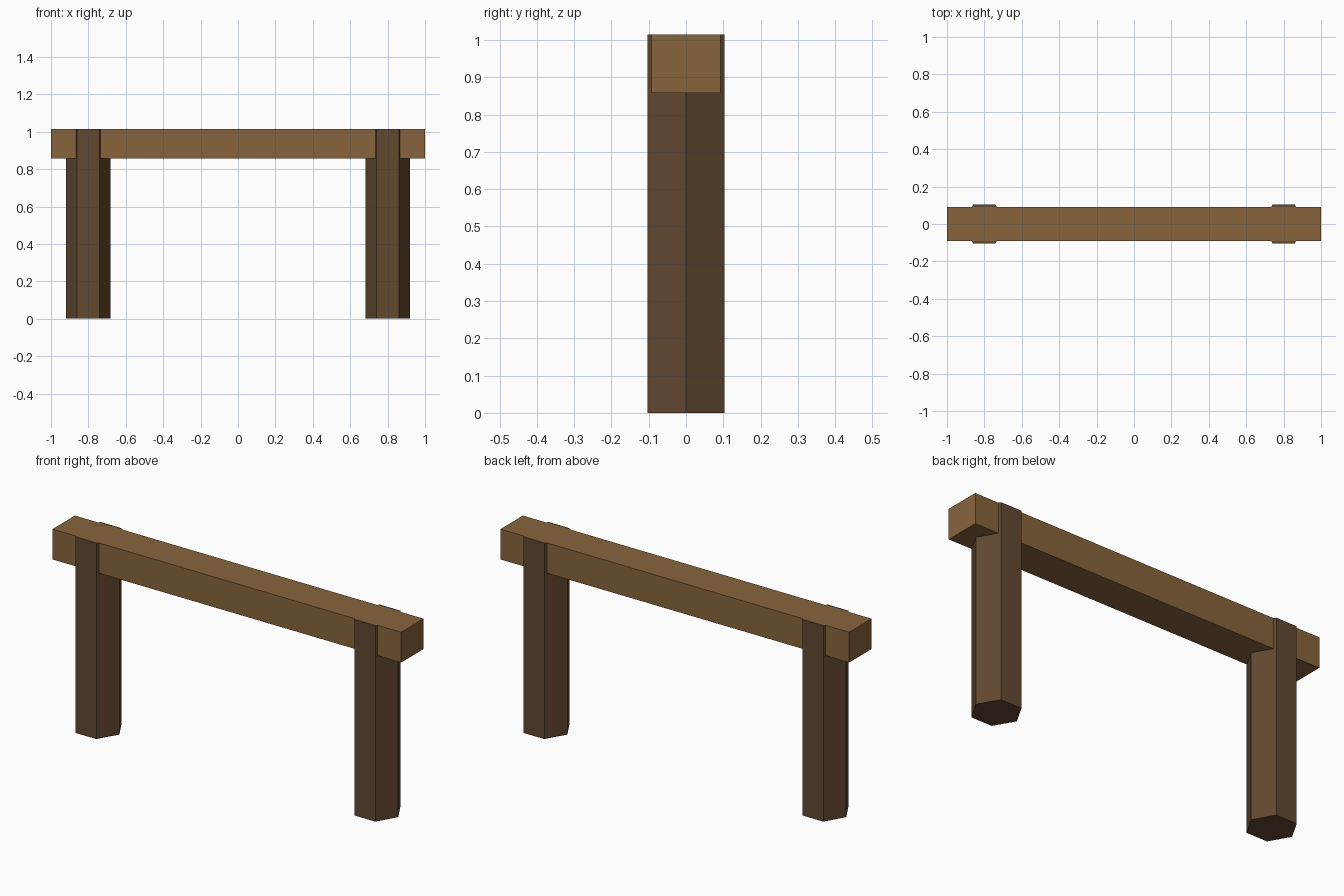
import bpy
import math

cube = bpy.data.objects.get("Cube")
if cube:
    bpy.data.objects.remove(cube, do_unlink=True)


def material(name, srgb):
    linear = [((c / 255 + 0.055) / 1.055) ** 2.4 for c in srgb] + [1]
    mat = bpy.data.materials.new(name)
    mat.use_nodes = True
    mat.diffuse_color = linear
    mat.node_tree.nodes["Principled BSDF"].inputs["Base Color"].default_value = linear
    return mat


light_wood = material("light wood", (135, 100, 60))
dark_wood = material("dark wood", (98, 72, 48))

TOP = 1.015
BEAM_HEIGHT = 0.157

# Crossbeam
bpy.ops.mesh.primitive_cube_add(size=1, location=(0, 0, TOP - BEAM_HEIGHT / 2))
beam = bpy.context.object
beam.name = "crossbeam"
beam.scale = (2, 0.184, BEAM_HEIGHT)
bpy.ops.object.transform_apply(location=False, rotation=False, scale=True)
beam.data.materials.append(light_wood)

# Hexagonal posts, running up through the beam with flat sides to front and back
for name, side in (("left_post", 1), ("right_post", -1)):
    bpy.ops.mesh.primitive_cylinder_add(
        vertices=6, radius=0.119, depth=TOP,
        location=(side * 0.8, 0, TOP / 2), rotation=(0, 0, math.radians(30)))
    post = bpy.context.object
    post.name = name
    bpy.ops.object.transform_apply(location=False, rotation=True, scale=False)
    post.data.materials.append(dark_wood)
